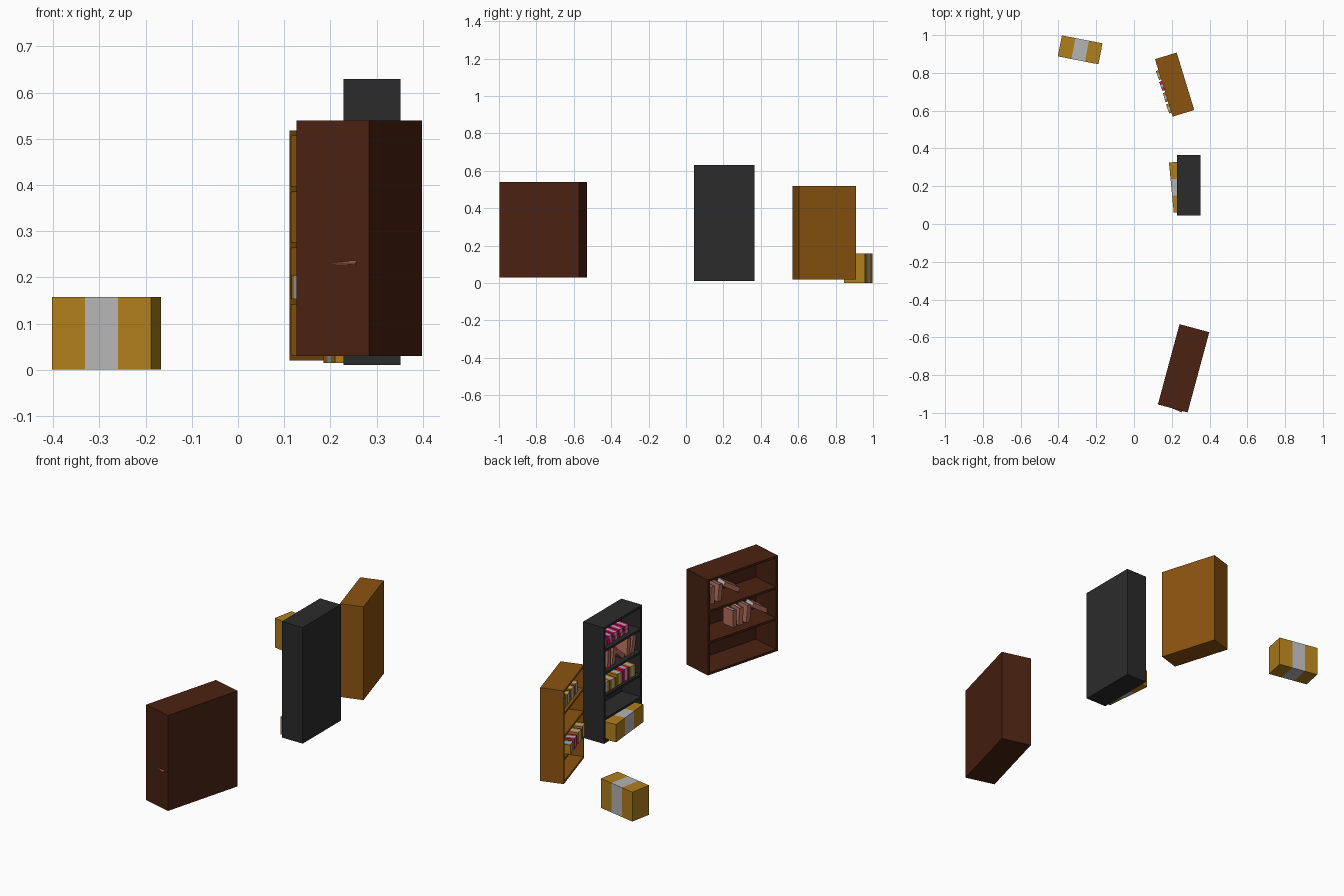
import bpy, bmesh, random
from math import radians
from mathutils import Matrix, Vector

if "Cube" in bpy.data.objects:
    bpy.data.objects.remove(bpy.data.objects["Cube"])

random.seed(4)


def material(name, col):
    m = bpy.data.materials.new(name)
    m.diffuse_color = (*col, 1)
    m.use_nodes = True
    m.node_tree.nodes["Principled BSDF"].inputs["Base Color"].default_value = m.diffuse_color
    return m


BROWN = material("dark_brown_wood", (0.069, 0.016, 0.006))
BLACK = material("black_wood", (0.024, 0.024, 0.024))
ORANGE = material("orange_wood", (0.26, 0.088, 0.005))
CARD = material("cardboard", (0.43, 0.21, 0.012))
TAPE = material("tape", (0.46, 0.46, 0.46))
PINK = material("pink", (0.62, 0.01, 0.13))
SALMON = material("book_cover", (0.47, 0.16, 0.11))


def block(bm, size, mat=None, mi=0):
    """Add a cuboid of a given size, placed by a matrix."""
    mat = mat or Matrix()
    geo = bmesh.ops.create_cube(bm, size=1, matrix=mat @ Matrix.Diagonal((*size, 1)))
    for f in {f for v in geo["verts"] for f in v.link_faces}:
        f.material_index = mi


def finish(name, bm, mats, mat):
    me = bpy.data.meshes.new(name)
    bm.to_mesh(me)
    bm.free()
    for m in mats:
        me.materials.append(m)
    ob = bpy.data.objects.new(name, me)
    ob.matrix_world = mat
    bpy.context.collection.objects.link(ob)
    return ob


def T(x, y, z):
    return Matrix.Translation((x, y, z))


def R(deg, axis="Z"):
    return Matrix.Rotation(radians(deg), 4, axis)


def taped_box(name, size, mat, colour=CARD):
    """Box standing on its base, with a band round the middle third of x."""
    bm = bmesh.new()
    block(bm, size, T(0, 0, size[2] / 2))
    for s in (-1, 1):
        bmesh.ops.bisect_plane(bm, geom=bm.verts[:] + bm.edges[:] + bm.faces[:],
                               plane_co=(s * size[0] / 6, 0, 0), plane_no=(1, 0, 0))
    for f in bm.faces:
        f.material_index = int(abs(f.calc_center_median().x) < size[0] / 6)
    return finish(name, bm, [colour, TAPE], mat)


def book(name, mat, h=0.09, d=0.07, th=0.024):
    """Two covers, a spine towards the shelf front, and a page block."""
    c = 0.004
    bm = bmesh.new()
    for s in (-1, 1):
        block(bm, (d, c, h), T(0, s * (th - c) / 2, h / 2))
    block(bm, (c, th - 2 * c, h), T(-(d - c) / 2, 0, h / 2))
    block(bm, (d - 2 * c, th - 2 * c, h - 0.008), T(0, 0, h / 2), 1)
    return finish(name, bm, [SALMON, TAPE], mat)


class Bookcase:
    """Open towards local -x; t runs along the shelf, d goes inwards."""

    def __init__(self, name, centre, angle, depth, width, z0, z1, n, mat):
        self.m = T(*centre, 0) @ R(angle)
        self.D, self.W, self.z0, self.n = depth, width, z0, n
        self.p = p = 0.012
        self.step = (z1 - z0 - p) / n
        mid, h = (z0 + z1) / 2, z1 - z0
        for side, s in (("left", 1), ("right", -1)):
            self.panel(f"{name}_{side}_side", (depth, p, h), (0, s * (width - p) / 2, mid), mat)
        self.panel(f"{name}_back", (p, width - 2 * p, h), ((depth - p) / 2, 0, mid), mat)
        for i in range(n + 1):
            part = "base" if i == 0 else "top" if i == n else f"shelf_{i}"
            self.panel(f"{name}_{part}", (depth - p, width - 2 * p, p),
                       (-p / 2, 0, z0 + p / 2 + i * self.step), mat)

    def panel(self, name, size, loc, mat):
        bm = bmesh.new()
        block(bm, size)
        finish(name, bm, [mat], self.m @ T(*loc))

    def at(self, t, d, shelf, dz=0):
        z = self.z0 + self.p + shelf * self.step + dz
        return self.m @ T(-self.D / 2 + d, self.W / 2 - t, z)

    def books(self, name, shelf, t0, d):
        """Three upright books and one fallen against them."""
        for i, (turn, lean) in enumerate(((3, 0), (-4, 3), (2, 6))):
            book(f"{name}_{i + 1}", self.at(t0 + 0.014 + i * 0.042, d, shelf)
                 @ R(turn) @ R(lean, "X"))
        book(f"{name}_fallen", self.at(t0 + 0.242, d + 0.015, shelf, 0.013)
             @ R(-8) @ R(-58, "X"), h=0.1)


# bookcases
brown = Bookcase("brown_bookcase", (0.2625, -0.764), -15.1, 0.163, 0.44, 0.03, 0.54, 3, BROWN)
black = Bookcase("black_bookcase", (0.29, 0.205), 0, 0.123, 0.322, 0.01, 0.63, 5, BLACK)
orange = Bookcase("orange_bookcase", (0.215, 0.738), 17, 0.12, 0.318, 0.02, 0.518, 4, ORANGE)

# large boxes
taped_box("floor_box", (0.219, 0.113, 0.157), T(-0.285, 0.922, 0) @ R(-11))
taped_box("bottom_shelf_box", (0.266, 0.11, 0.095), T(0.2525, 0.198, 0.015) @ R(95.4))

# books
brown.books("brown_upper_book", 2, 0.015, 0.085)
brown.books("brown_lower_book", 1, 0.195, 0.085)
for i, (t, lean) in enumerate(((0.03, 0), (0.07, 4), (0.11, 8), (0.235, 6), (0.275, 10))):
    book(f"black_book_{i + 1}", black.at(t, 0.055, 3) @ R(3 - 2 * i) @ R(lean, "X"))
book("black_book_fallen", black.at(0.20, 0.055, 3, 0.008) @ R(-50, "X"))

# small boxes in the black bookcase
for i in range(5):
    h = (0.055, 0.05, 0.06, 0.065, 0.058)[i]
    taped_box(f"black_small_box_{i + 1}", (0.046, 0.07, h),
              black.at(0.045 + i * 0.055, 0.05, 2) @ R(90 + random.uniform(-6, 6)),
              PINK if i == 3 else CARD)

# small pink packets in two layers
for layer in range(2):
    for i in range(5):
        taped_box(f"packet_{layer + 1}_{i + 1}", (0.04, 0.06, 0.02),
                  black.at(0.045 + i * 0.046, 0.055, 4, layer * 0.021)
                  @ R(90 + random.uniform(-10, 10)), PINK)

# small boxes in the orange bookcase
for i, t in enumerate((0.06, 0.12, 0.185, 0.245)):
    taped_box(f"orange_upper_box_{i + 1}", (0.048, 0.06, 0.055),
              orange.at(t, 0.045, 3) @ R(90 + random.uniform(-6, 6)))
    taped_box(f"orange_lower_box_{i + 1}", (0.05, 0.07, 0.05 + 0.005 * i),
              orange.at(t + 0.025, 0.022, 1) @ R(90 + random.uniform(-5, 5)),
              PINK if i == 1 else CARD)
